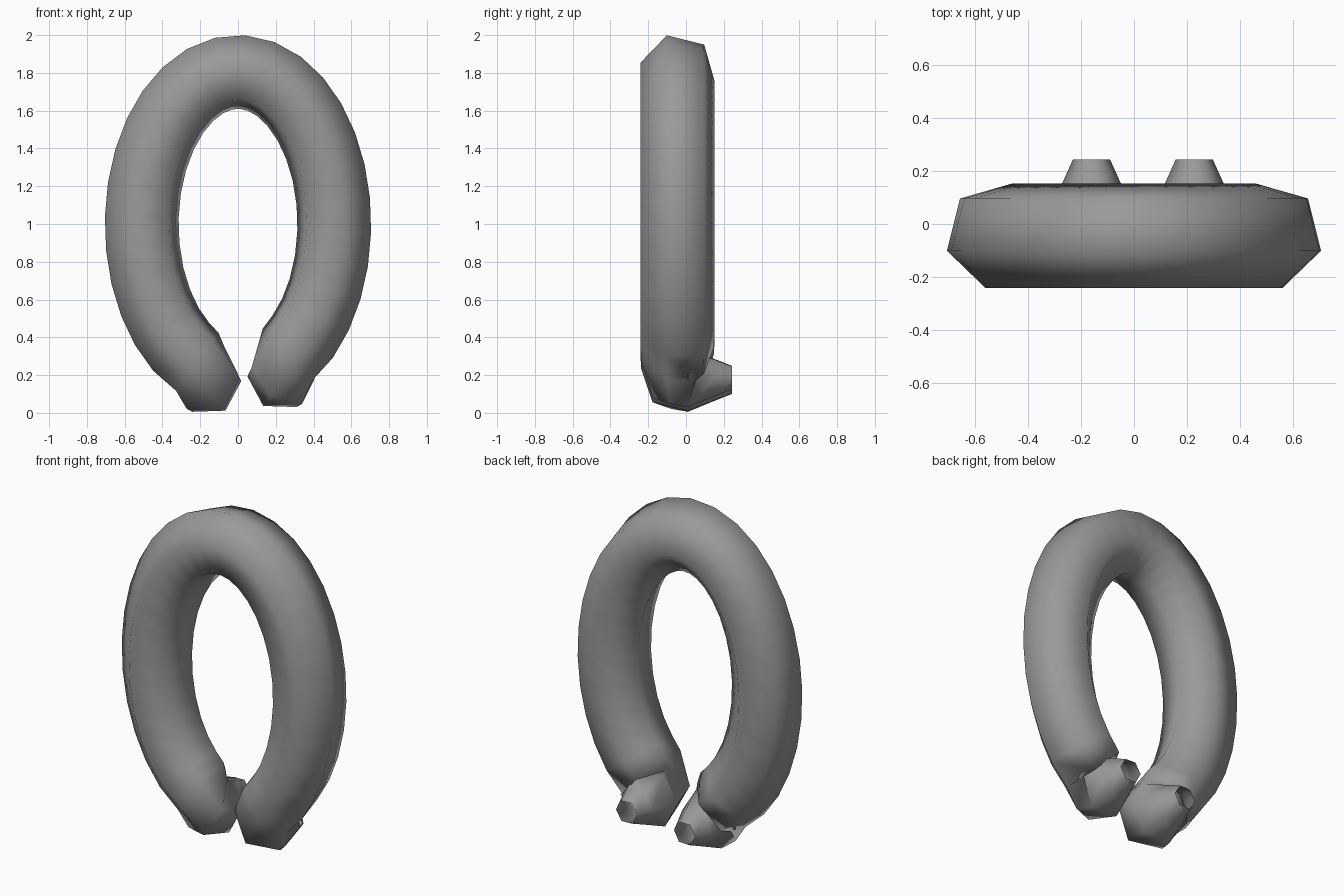
import bpy, bmesh
from math import sin, cos, radians, pi
from mathutils import Vector

if "Cube" in bpy.data.objects:
    bpy.data.objects.remove(bpy.data.objects["Cube"])

Y = Vector((0, 1, 0))
SIDES, TWIST, R = 6, radians(-16), 0.203


def ring(bm, c, n, b, r):
    """Hexagonal section around c, spanned by outward n and second axis b."""
    return [bm.verts.new(c + r * (cos(TWIST + 2 * pi * k / SIDES) * n
                                  + sin(TWIST + 2 * pi * k / SIDES) * b))
            for k in range(SIDES)]


def oval(phi):
    """Centre, outward normal and tangent of the oval, phi from the top."""
    c = Vector((0.51 * sin(phi), -0.045, 1.0 + 0.805 * cos(phi)))
    t = Vector((0.51 * cos(phi), 0, -0.805 * sin(phi))).normalized()
    return c, Vector((-t.z, 0, t.x)), t


def end_rings(bm, side, cx, cz):
    """Bend to the back and tapering peg, from the oval outwards."""
    a = radians(226)
    n = Vector((-side * cos(a), 0, sin(a)))
    t = Vector((side * n.z, 0, -side * n.x))
    if t.z > 0:
        t = -t
    mid = Vector((cx + side * 0.01, -0.045, cz + 0.02))
    out = [ring(bm, mid, n, (Y - t).normalized(), 0.193)]
    for y, r in ((0.01, 0.177), (0.15, 0.112), (0.243, 0.07)):
        out.append(ring(bm, Vector((cx, y, cz)), n, -t, r))
    return out


bm = bmesh.new()
# oval tube
a0, a1, steps = radians(-155), radians(149), 27
rings = []
for i in range(steps + 1):
    c, n, t = oval(a0 + (a1 - a0) * i / steps)
    rings.append(ring(bm, c, n, Y, R if 0 < i < steps else 0.198))
# pegs at both ends
left = end_rings(bm, -1, -0.16, 0.162)
right = end_rings(bm, 1, 0.227, 0.187)
rings = left[::-1] + rings + right
for p, q in zip(rings, rings[1:]):
    for k in range(SIDES):
        j = (k + 1) % SIDES
        bm.faces.new((p[k], p[j], q[j], q[k]))
bmesh.ops.recalc_face_normals(bm, faces=bm.faces)
for f in bm.faces:
    f.smooth = True

me = bpy.data.meshes.new("open_oval_ring")
bm.to_mesh(me)
bm.free()
ob = bpy.data.objects.new("open_oval_ring", me)
bpy.context.collection.objects.link(ob)

# dark grey metal
mat = bpy.data.materials.new("dark_grey")
mat.diffuse_color = (0.32, 0.32, 0.32, 1)
mat.use_nodes = True
mat.node_tree.nodes["Principled BSDF"].inputs["Base Color"].default_value = mat.diffuse_color
me.materials.append(mat)
